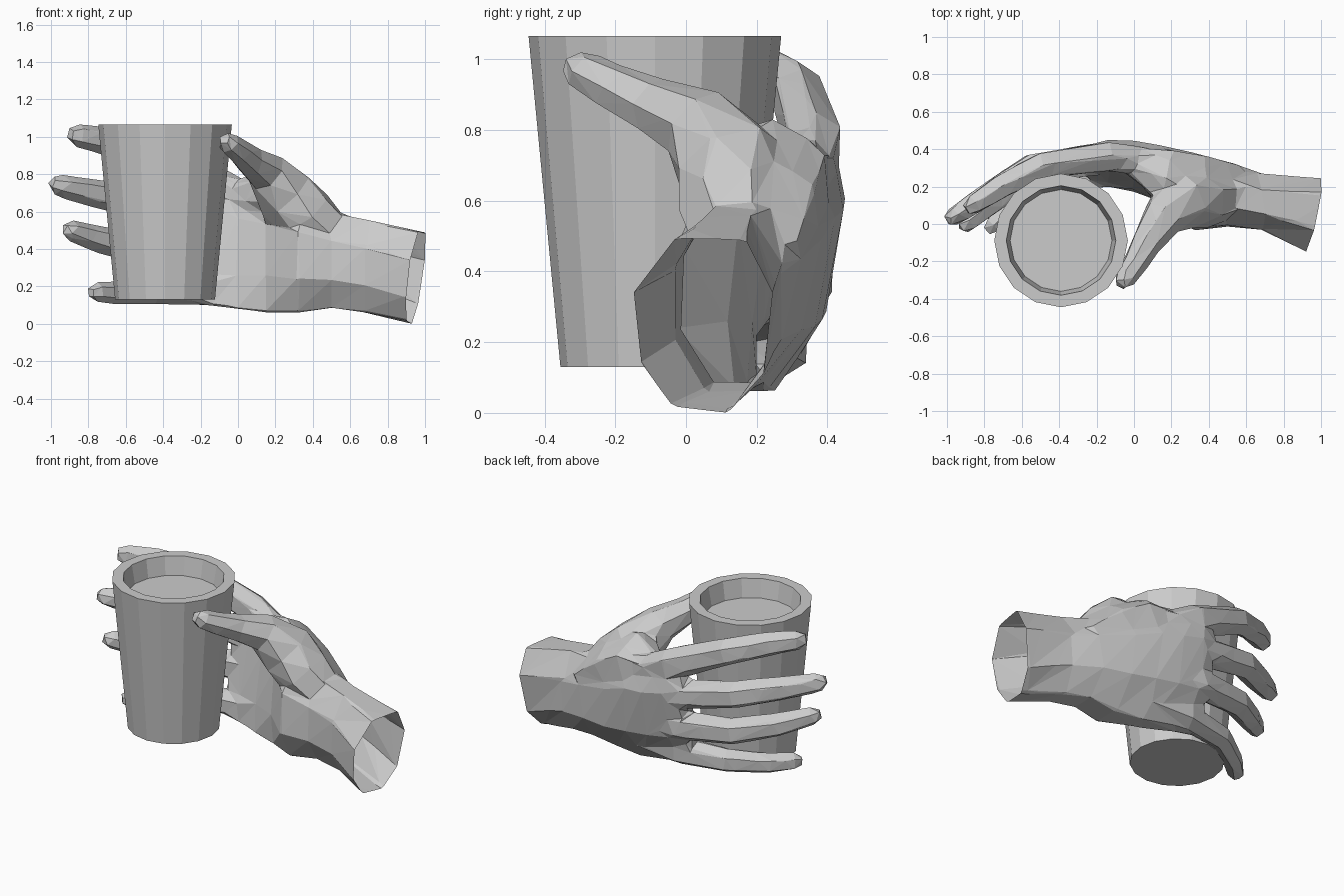
import bpy, bmesh, math
from mathutils import Vector

if "Cube" in bpy.data.objects:
    bpy.data.objects.remove(bpy.data.objects["Cube"])


def loft(name, rings):
    """Closed flat-shaded skin over a list of equal-sized rings."""
    bm = bmesh.new()
    rows = [[bm.verts.new(p) for p in ring] for ring in rings]
    n = len(rows[0])
    for a, b in zip(rows, rows[1:]):
        for i in range(n):
            bm.faces.new((a[i], a[(i + 1) % n], b[(i + 1) % n], b[i]))
    bm.faces.new(rows[0])
    bm.faces.new(rows[-1])
    bmesh.ops.recalc_face_normals(bm, faces=bm.faces)
    mesh = bpy.data.meshes.new(name)
    bm.to_mesh(mesh)
    bm.free()
    obj = bpy.data.objects.new(name, mesh)
    bpy.context.collection.objects.link(obj)
    return obj


def circle(r, z, n=16):
    return [(-0.39 + r * math.cos(2 * math.pi * i / n),
             -0.088 + r * math.sin(2 * math.pi * i / n), z) for i in range(n)]


def digit(name, path, sides=6, flat=1.0):
    """Tapered tube along (x, y, z, radius) points with a blunt fingertip."""
    pts = [Vector(p[:3]) for p in path]
    rad = [p[3] for p in path]
    d = (pts[-1] - pts[-2]).normalized()
    pts.insert(-1, pts[-1] - d * rad[-1] * 0.9)
    rad.append(rad[-1] * 0.6)
    rings = []
    for i, p in enumerate(pts):
        t = (pts[min(i + 1, len(pts) - 1)] - pts[max(i - 1, 0)]).normalized()
        side = t.cross(Vector((0, 0, 1))).normalized()
        up = side.cross(t)
        ring = []
        for k in range(sides):
            a = 2 * math.pi * (k + 0.5) / sides
            ring.append(p + rad[i] * 1.08 * (side * math.cos(a) * flat + up * math.sin(a)))
        rings.append(ring)
    return loft(name, rings)


# Cup: tapered wall, rim, shallow inside with flat liquid surface
loft("cup", [circle(0.267, 0.13), circle(0.357, 1.065),
             circle(0.293, 1.065), circle(0.272, 0.95)])

# Palm: wrist ring (extended past the cut), then sections
# (x, y, z, half depth, half height, lean, cupping)
wrist = [(1.0, 0.17, 0.49), (0.965, -0.03, 0.495), (0.925, -0.15, 0.34),
         (0.885, -0.125, 0.145), (0.91, -0.04, 0.015), (0.925, 0.12, 0.0),
         (0.96, 0.22, 0.11), (1.0, 0.245, 0.34)]
sections = [(0.68, 0.12, 0.31, 0.15, 0.25, 0.0, 0.0),
            (0.50, 0.16, 0.34, 0.17, 0.255, 0.01, 0.0),
            (0.32, 0.175, 0.37, 0.2, 0.31, 0.02, 0.01),
            (0.15, 0.275, 0.41, 0.135, 0.35, 0.04, 0.04),
            (0.00, 0.325, 0.43, 0.105, 0.35, 0.06, 0.05),
            (-0.15, 0.35, 0.46, 0.08, 0.36, 0.07, 0.05),
            (-0.25, 0.345, 0.46, 0.055, 0.34, 0.07, 0.05)]
rings = [[(x + 0.12, y - 0.02, z - 0.03) for x, y, z in wrist], wrist]
for x, y, z, hy, hz, lean, cup in sections:
    ring = []
    for k in range(8):
        a = math.radians(67.5 + 45 * k)
        c, s = math.cos(a) * 1.082, math.sin(a) * 1.082
        ring.append((x, y + hy * c + lean * s - cup * s * s, z + hz * s))
    rings.append(ring)
hand = loft("hand", rings)

# Fingers wrapped round the back of the cup
fingers = {
    "index_finger": [(0.06, 0.34, 0.66, 0.08), (-0.15, 0.36, 0.765, 0.09), (-0.5, 0.31, 0.915, 0.078),
                     (-0.72, 0.195, 0.98, 0.072), (-0.9, 0.075, 1.015, 0.06)],
    "middle_finger": [(0.06, 0.34, 0.52, 0.07), (-0.18, 0.36, 0.58, 0.088), (-0.55, 0.305, 0.655, 0.08),
                      (-0.78, 0.16, 0.70, 0.072), (-1.0, 0.015, 0.75, 0.057)],
    "ring_finger": [(0.06, 0.32, 0.36, 0.07), (-0.18, 0.34, 0.38, 0.088), (-0.52, 0.28, 0.405, 0.079),
                    (-0.74, 0.13, 0.45, 0.07), (-0.93, -0.025, 0.51, 0.055)],
    "little_finger": [(0.12, 0.25, 0.20, 0.08), (-0.15, 0.27, 0.185, 0.083), (-0.45, 0.22, 0.178, 0.07),
                      (-0.65, 0.09, 0.165, 0.06), (-0.79, -0.04, 0.17, 0.053)],
}
parts = [digit(name, path, flat=0.92) for name, path in fingers.items()]

# Thumb with its fleshy base, reaching to the front of the cup
parts.append(digit("thumb", [
    (0.56, 0.16, 0.42, 0.10), (0.38, 0.14, 0.57, 0.15), (0.25, 0.13, 0.69, 0.155),
    (0.15, 0.03, 0.815, 0.105), (0.065, -0.1, 0.87, 0.078),
    (0.0, -0.22, 0.925, 0.064), (-0.075, -0.33, 0.99, 0.056)], sides=7))

# Webs of skin filling between the thumb and the back of the hand
parts.append(digit("thumb_web", [(0.34, 0.2, 0.62, 0.12), (0.14, 0.25, 0.71, 0.12), (-0.02, 0.33, 0.70, 0.08)]))
parts.append(digit("hand_back", [(0.55, 0.23, 0.43, 0.09), (0.33, 0.25, 0.58, 0.13),
                                 (0.16, 0.28, 0.67, 0.13), (-0.05, 0.34, 0.70, 0.09)]))

# Fuse everything into one skin, then reduce it to low-poly facets
bpy.ops.object.select_all(action='DESELECT')
for o in parts + [hand]:
    o.select_set(True)
bpy.context.view_layer.objects.active = hand
bpy.ops.object.join()
remesh = hand.modifiers.new("fuse", 'REMESH')
remesh.mode = 'VOXEL'
remesh.voxel_size = 0.014
smooth = hand.modifiers.new("soften", 'SMOOTH')
smooth.factor = 0.5
smooth.iterations = 8
reduce = hand.modifiers.new("facets", 'DECIMATE')
for m in ("fuse", "soften"):
    bpy.ops.object.modifier_apply(modifier=m)
reduce.ratio = min(1.0, 800 / (2 * len(hand.data.polygons)))
bpy.ops.object.modifier_apply(modifier="facets")

# Cut the wrist open along a slanted plane
bm = bmesh.new()
bm.from_mesh(hand.data)
bmesh.ops.bisect_plane(bm, geom=bm.verts[:] + bm.edges[:] + bm.faces[:],
                       plane_co=(0.948, 0.05, 0.25), plane_no=(1, -0.2, -0.13), clear_outer=True)
for f in bm.faces:
    f.smooth = False
bm.to_mesh(hand.data)
bm.free()
